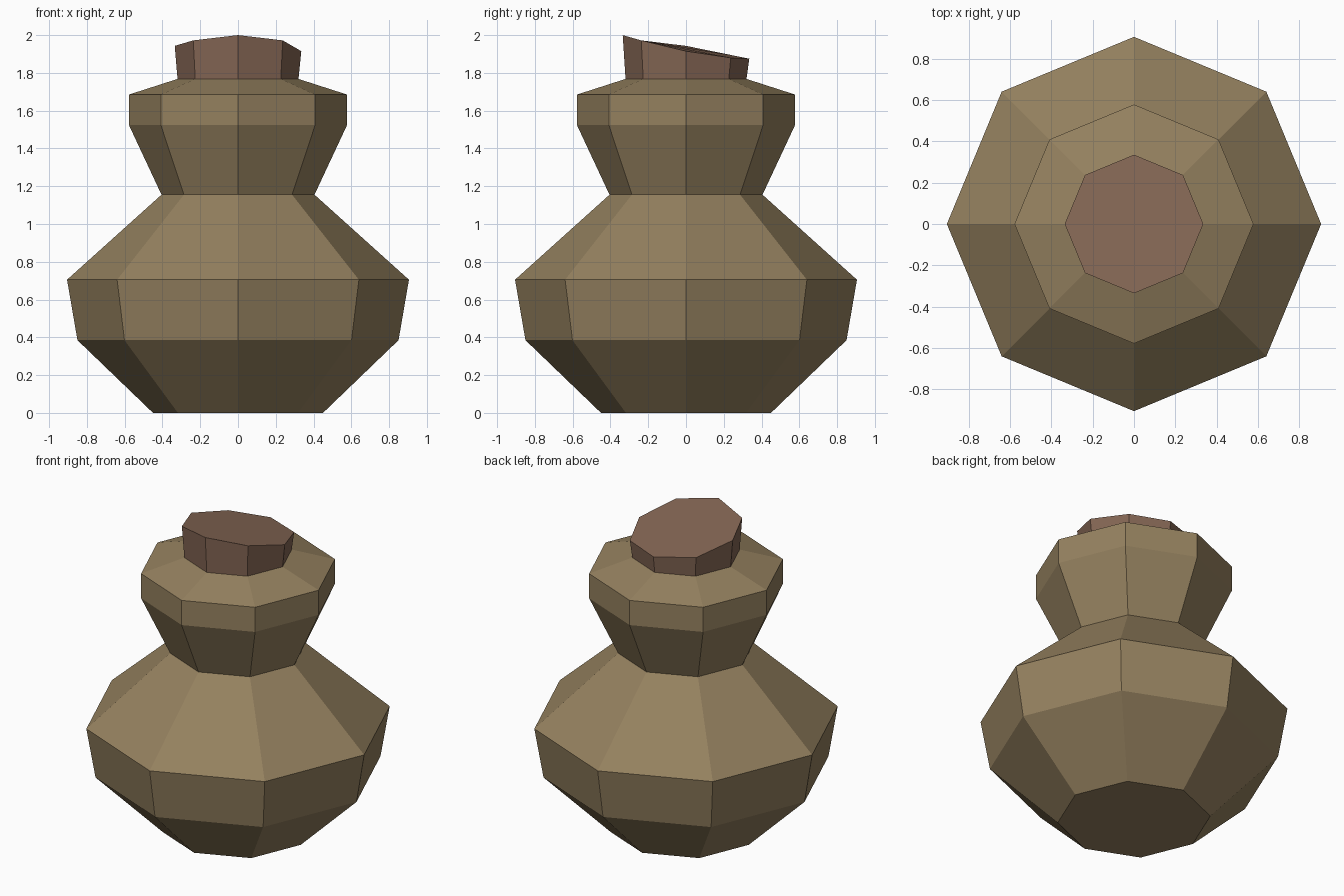
import bpy, bmesh, math

if "Cube" in bpy.data.objects:
    bpy.data.objects.remove(bpy.data.objects["Cube"])

SIDES = 8


def material(name, rgb):
    m = bpy.data.materials.new(name)
    m.diffuse_color = (*rgb, 1)
    m.use_nodes = True
    m.node_tree.nodes["Principled BSDF"].inputs["Base Color"].default_value = m.diffuse_color
    return m


def lathe(name, profile, mat):
    """Stack octagonal rings (radius, heights) with corners on the axes."""
    bm = bmesh.new()
    rings = []
    for r, z in profile:
        heights = z if isinstance(z, list) else [z] * SIDES
        rings.append([bm.verts.new((r * math.cos(math.tau * i / SIDES),
                                    r * math.sin(math.tau * i / SIDES),
                                    heights[i])) for i in range(SIDES)])
    for a, b in zip(rings, rings[1:]):
        for i in range(SIDES):
            j = (i + 1) % SIDES
            bm.faces.new((a[i], a[j], b[j], b[i]))
    bm.faces.new(rings[0][::-1])
    bm.faces.new(rings[-1])
    me = bpy.data.meshes.new(name)
    bm.to_mesh(me)
    bm.free()
    me.materials.append(mat)
    ob = bpy.data.objects.new(name, me)
    bpy.context.collection.objects.link(ob)
    return ob


clay = material("olive clay", (0.30, 0.22, 0.115))
cork = material("brown cork", (0.235, 0.135, 0.09))

# Pot body: belly, waist and flared collar
lathe("pot_body", [(0.45, 0), (0.85, 0.385), (0.905, 0.705), (0.405, 1.155),
                   (0.578, 1.525), (0.578, 1.685), (0.32, 1.768)], clay)

# Stopper with an uneven slanted top, heights counter-clockwise from +x
lathe("stopper", [(0.32, 1.766),
                  (0.335, [1.915, 1.88, 1.875, 1.895, 1.943, 1.972, 2.0, 1.972])], cork)
